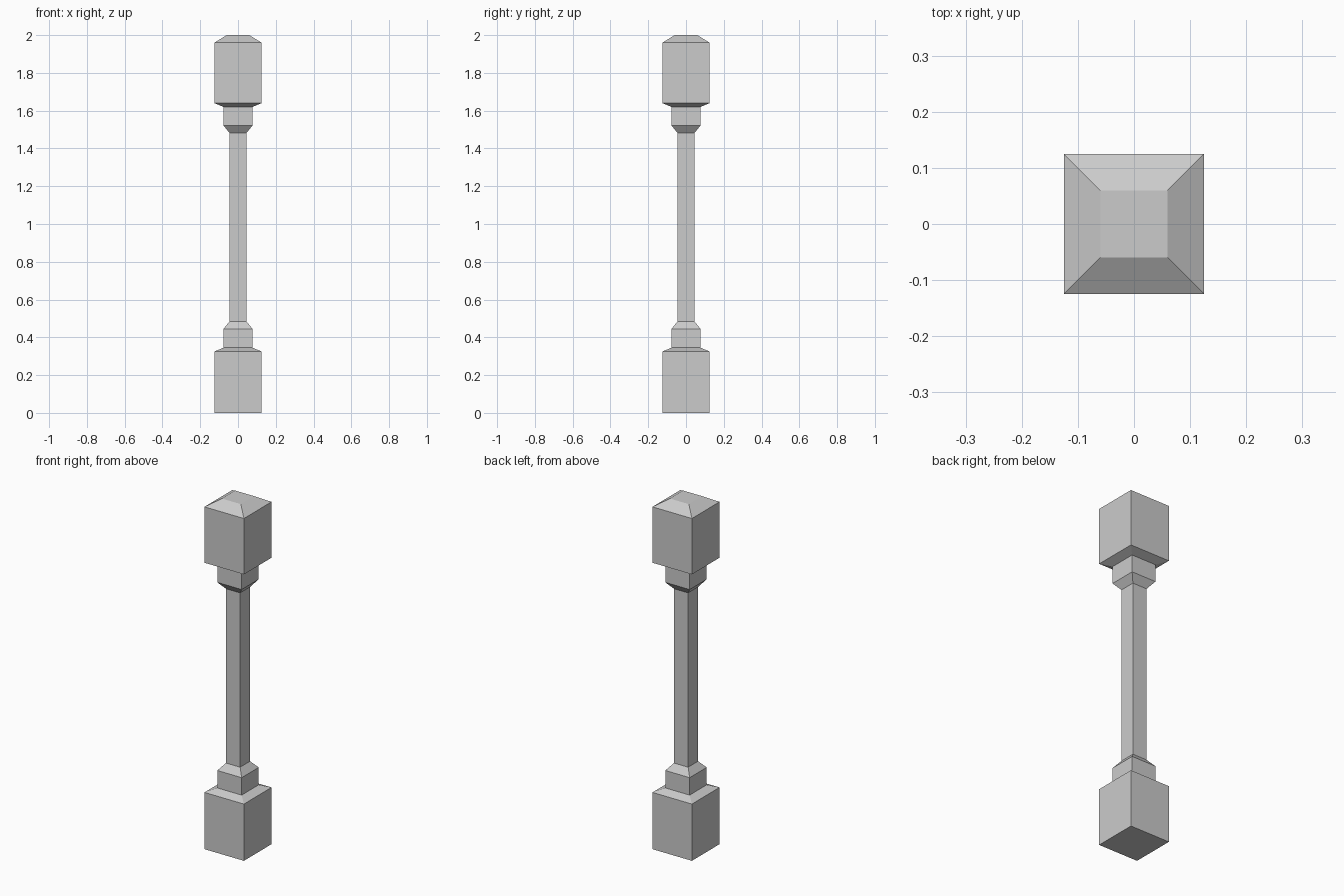
import bpy
import bmesh

if "Cube" in bpy.data.objects:
    bpy.data.objects.remove(bpy.data.objects["Cube"])

# Half-width and height of each square ring, from the ground up
PROFILE = [
    (0.125, 0.0), (0.125, 0.325),      # base block
    (0.077, 0.345), (0.077, 0.445),    # lower collar
    (0.045, 0.484), (0.045, 1.482),    # slim shaft
    (0.077, 1.522), (0.077, 1.62),     # upper collar
    (0.125, 1.64), (0.125, 1.96),      # top block
    (0.06, 2.0),                       # bevelled cap
]


def square_loft(name, profile):
    """Watertight square-section column lofted through the profile."""
    bm = bmesh.new()
    rings = [[bm.verts.new((sx * r, sy * r, z))
              for sx, sy in ((-1, -1), (1, -1), (1, 1), (-1, 1))]
             for r, z in profile]
    for low, high in zip(rings, rings[1:]):
        for i in range(4):
            j = (i + 1) % 4
            bm.faces.new((low[i], low[j], high[j], high[i]))
    bm.faces.new(rings[0][::-1])
    bm.faces.new(rings[-1])
    mesh = bpy.data.meshes.new(name)
    bm.to_mesh(mesh)
    bm.free()
    obj = bpy.data.objects.new(name, mesh)
    bpy.context.collection.objects.link(obj)
    return obj


# One continuous post: base, collars, shaft and cap
square_loft("square_post", PROFILE)
